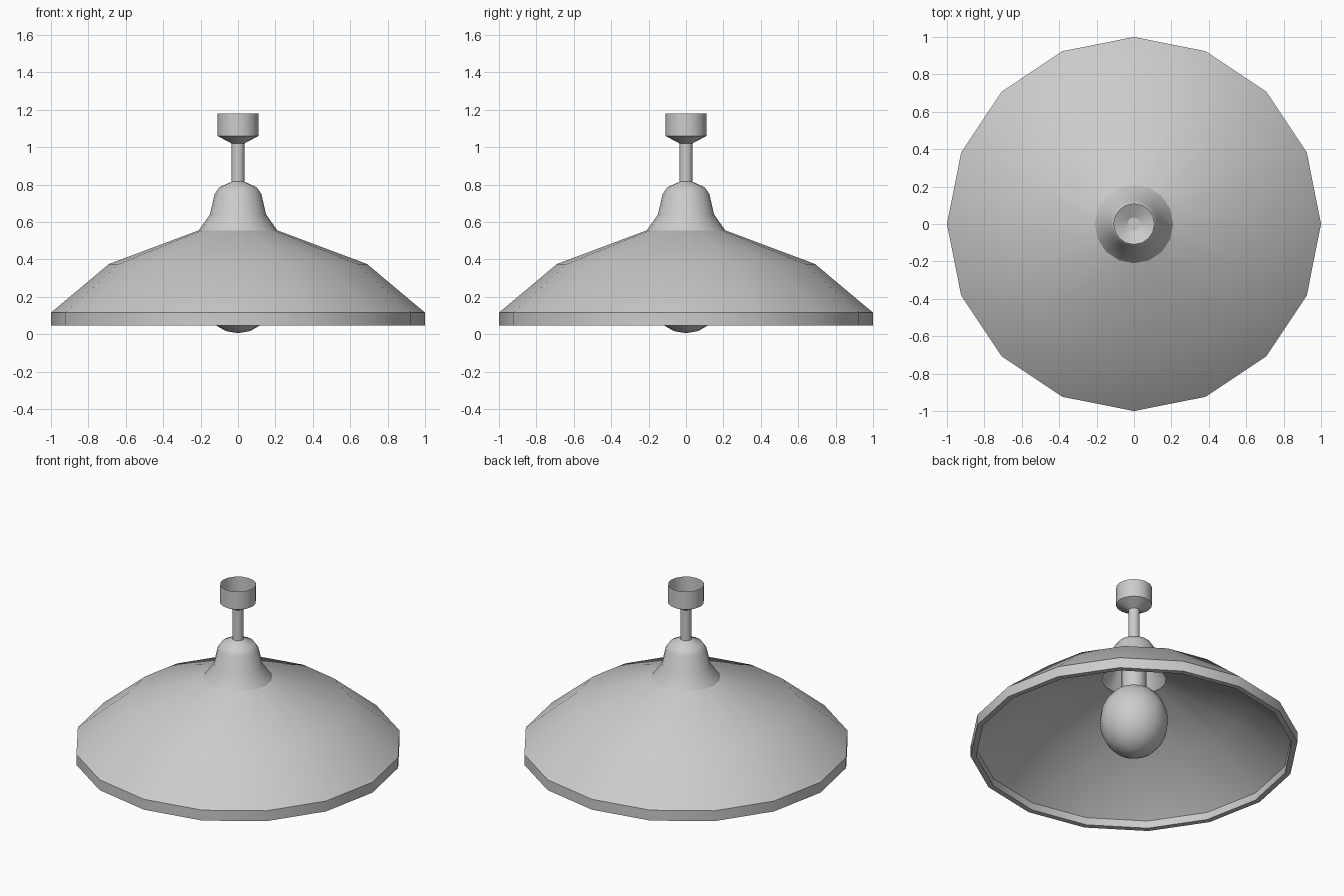
import bpy, bmesh, math

if "Cube" in bpy.data.objects:
    bpy.data.objects.remove(bpy.data.objects["Cube"])

SIDES = 16


def lathe(name, profile, angle=32):
    """Revolve an (r, z) profile around z; r = 0 makes a pole."""
    bm = bmesh.new()
    rings = []
    for r, z in profile:
        if r == 0:
            rings.append([bm.verts.new((0, 0, z))] * SIDES)
        else:
            rings.append([bm.verts.new((r * math.cos(2 * math.pi * i / SIDES),
                                        r * math.sin(2 * math.pi * i / SIDES), z))
                          for i in range(SIDES)])
    for a, b in zip(rings, rings[1:]):
        for i in range(SIDES):
            j = (i + 1) % SIDES
            bm.faces.new(list(dict.fromkeys((a[i], a[j], b[j], b[i]))))
    me = bpy.data.meshes.new(name)
    bm.to_mesh(me)
    bm.free()
    ob = bpy.data.objects.new(name, me)
    bpy.context.collection.objects.link(ob)
    bpy.ops.object.select_all(action='DESELECT')
    ob.select_set(True)
    bpy.context.view_layer.objects.active = ob
    bpy.ops.object.shade_smooth_by_angle(angle=math.radians(angle))
    return ob


# Wide shade: inner wall, rim lip, outer wall
lathe("shade", [(0.195, 0.535), (0.67, 0.355), (0.965, 0.095), (0.965, 0.045),
                (1.0, 0.045), (1.0, 0.115), (0.69, 0.375), (0.21, 0.555)])

# Bell-shaped cap on top of the shade
lathe("shade_cap", [(0.21, 0.555), (0.15, 0.64), (0.125, 0.75),
                    (0.10, 0.785), (0.035, 0.815)])

# Stem
lathe("stem", [(0.035, 0.81), (0.035, 1.02), (0, 1.02)])

# Ceiling cup, open at the top
lathe("ceiling_cup", [(0.035, 1.02), (0.11, 1.06), (0.11, 1.18)])

# Lamp holder
lathe("socket", [(0.075, 0.43), (0.075, 0.62), (0, 0.62)])

# Slightly elongated bulb
N = 10
lathe("bulb", [(0, 0.005)] +
      [(0.21 * math.sin(math.pi * k / N), 0.24 - 0.235 * math.cos(math.pi * k / N))
       for k in range(1, N)] + [(0, 0.475)], angle=40)
